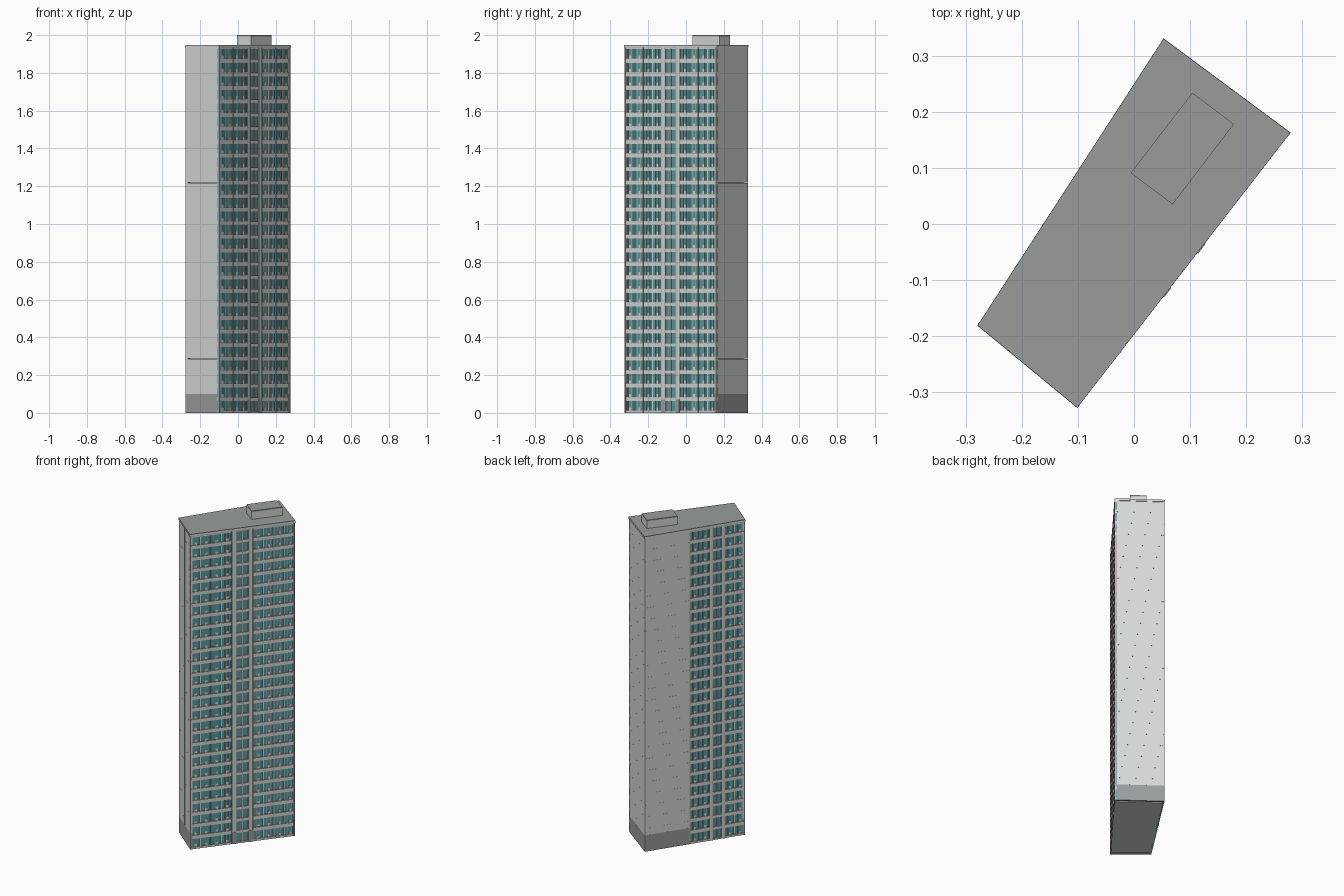
import bpy, bmesh
from mathutils import Vector

if "Cube" in bpy.data.objects:
    bpy.data.objects.remove(bpy.data.objects["Cube"])

FLOORS, TOP = 27, 1.935
FH = TOP / FLOORS
BASE = 0.10
SEAM = 0.0001

# outline corners, counter-clockwise
A, B, C, D = (Vector(p) for p in ((-.276, -.179), (-.1, -.324), (.276, .161), (.052, .327)))


def material(name, rgb):
    m = bpy.data.materials.new(name)
    m.diffuse_color = (*rgb, 1)
    m.use_nodes = True
    m.node_tree.nodes["Principled BSDF"].inputs["Base Color"].default_value = m.diffuse_color
    return m


wall_mat = material("pale concrete", (.68, .705, .70))
roof_mat = material("roof grey", (.315, .335, .33))
base_mat = material("plinth grey", (.33, .345, .345))
trim_mat = material("pinkish trim", (.52, .44, .43))
glass_mat = material("teal glass", (.10, .33, .35))
dark_mat = material("dark teal glass", (.05, .19, .21))

parts = {}


def add_solid(part, mat, outline, z0, z1):
    """Append an upright prism to the mesh of a part."""
    bm = parts.setdefault(part, (bmesh.new(), mat))[0]
    low = [bm.verts.new((p.x, p.y, z0)) for p in outline]
    high = [bm.verts.new((p.x, p.y, z1)) for p in outline]
    bm.faces.new(low[::-1])
    bm.faces.new(high)
    n = len(outline)
    for i in range(n):
        j = (i + 1) % n
        bm.faces.new((low[i], low[j], high[j], high[i]))


def on_wall(part, mat, wall, u0, u1, z0, z1, out=0.0, depth=.012):
    """Box on a wall: u runs 0..1 along it, out is the outward offset."""
    p, q = wall
    t = (q - p).normalized()
    n = Vector((t.y, -t.x))
    a, b = p.lerp(q, u0), p.lerp(q, u1)
    add_solid(part, mat, [a + n * out, b + n * out, b - n * depth, a - n * depth], z0, z1)


def blank_wall(name, wall, u0, u1, split):
    """Plinth and storey-high concrete panels with hairline seams."""
    on_wall(name + "_plinth", base_mat, wall, u0, u1, 0, BASE)
    su = SEAM / (wall[1] - wall[0]).length
    levels = [BASE] + [FH * i for i in range(2, FLOORS + 1)]
    for z0, z1 in zip(levels, levels[1:]):
        for a, b in ((u0, split - su), (split + su, u1)):
            on_wall(name + "_panels", wall_mat, wall, a, b, z0 + SEAM, z1 - SEAM)


def spandrels(name, wall, u0, u1, lo, hi):
    """Pale bands between the window rows, edged with thin ledges."""
    for i in range(FLOORS + 1):
        z0 = max(0, i * FH - FH + hi)
        z1 = min(TOP, i * FH + lo)
        on_wall(name + "_spandrels", wall_mat, wall, u0, u1, z0, z1)
        on_wall(name + "_ledges", trim_mat, wall, u0, u1, z1 - .003, z1, .001)


def window_bay(name, wall, u0, u1):
    """Six panes per storey, two of them over a low pale parapet."""
    lo, hi, n = .013, .062, 6
    w = (u1 - u0) / n
    spandrels(name, wall, u0, u1, lo, hi)
    on_wall(name + "_panes", glass_mat, wall, u0, u1, 0, TOP, -.004)
    for k in range(n):
        a, b = u0 + k * w, u0 + (k + 1) * w
        if k:
            wide = .12 if k == 3 else .04
            on_wall(name + ("_posts" if k == 3 else "_mullions"), wall_mat if k == 3 else trim_mat,
                    wall, a - w * wide, a + w * wide, 0, TOP, -.002)
        for i in range(FLOORS):
            z = i * FH
            if k in (1, 4):
                on_wall(name + "_parapets", wall_mat, wall, a + .3 * w, b, z + lo, z + lo + .015, -.003)
            elif k in (2, 5):
                on_wall(name + "_dark_panes", dark_mat, wall, a + .45 * w, b - .1 * w,
                        z + lo, z + hi, -.0035)


def stair_bay(name, wall, u0, u1):
    """Framed double window between broad piers."""
    lo, hi, w = .010, .064, u1 - u0
    spandrels(name, wall, u0 + .18 * w, u1 - .18 * w, lo, hi)
    on_wall(name + "_panes", glass_mat, wall, u0 + .18 * w, u1 - .18 * w, 0, TOP, -.004)
    for a, b in ((0, .18), (.82, 1)):
        on_wall(name + "_piers", wall_mat, wall, u0 + a * w, u0 + b * w, 0, TOP, .001)
    for f in (.2, .5, .8):
        on_wall(name + "_mullions", trim_mat, wall, u0 + (f - .02) * w, u0 + (f + .02) * w, 0, TOP, .0015)


def pillars(name, wall, places):
    half = .002 / (wall[1] - wall[0]).length
    for u in places:
        u = min(max(u, half), 1 - half)
        on_wall(name, trim_mat, wall, u - half, u + half, 0, TOP, .002)


# inner core closing the underside, kept well behind the glass
add_solid("core", wall_mat, [p * .93 for p in (A, B, C, D)], 0, TOP)

# end walls
blank_wall("front_end", (A, B), 0, 1, .5)
blank_wall("back_end", (C, D), 0, 1, .8)

# fully glazed long side
right = (B, C)
for u in (0, .2, .6, .8):
    window_bay("right_window", right, u, u + .2)
stair_bay("right_stair", right, .4, .6)
pillars("right_pillars", right, (0, .2, .4, .6, .8, 1))

# entrance at the foot of the stair bay
for u0, u1 in ((.403, .436), (.564, .597)):
    on_wall("entrance_surround", base_mat, right, u0, u1, 0, FH, .003)

# long side, blank over one part and glazed over the rest
left = (D, A)
blank_wall("left_blank", left, 0, .45, .225)
window_bay("left_window", left, .45, .65)
stair_bay("left_stair", left, .65, .80)
window_bay("left_window", left, .80, 1)
pillars("left_pillars", left, (.45, .65, .80, 1))

# coping with a slight overhang, and the roof covering over it
add_solid("roof_coping", wall_mat, [p * 1.012 for p in (A, B, C, D)], TOP, 1.945)
add_solid("roof_covering", roof_mat, [p * 1.01 for p in (A, B, C, D)], 1.945, 1.948)

# lift room on the roof
room = [Vector(p) for p in ((-.006, .091), (.069, .035), (.178, .178), (.104, .234))]
add_solid("lift_room", wall_mat, room, 1.947, 1.992)
add_solid("lift_room_cap", roof_mat, room, 1.992, 2.0)

# turn every part into an object
for name, (bm, mat) in parts.items():
    bmesh.ops.recalc_face_normals(bm, faces=bm.faces)
    mesh = bpy.data.meshes.new(name)
    bm.to_mesh(mesh)
    bm.free()
    mesh.materials.append(mat)
    bpy.context.collection.objects.link(bpy.data.objects.new(name, mesh))
